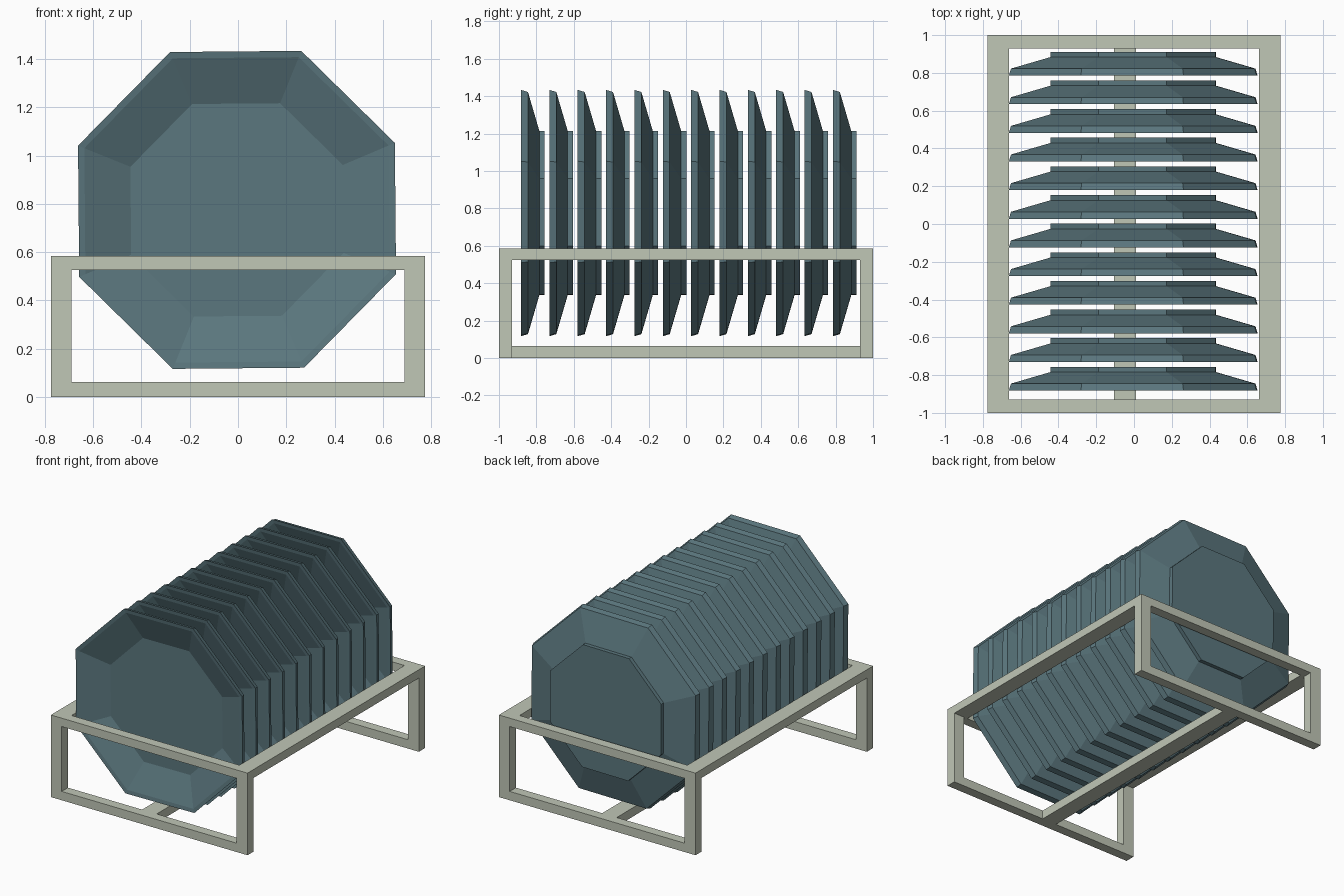
import bpy, bmesh, math

if "Cube" in bpy.data.objects:
    bpy.data.objects.remove(bpy.data.objects["Cube"])


def material(name, rgb):
    m = bpy.data.materials.new(name)
    m.diffuse_color = (*rgb, 1)
    m.use_nodes = True
    m.node_tree.nodes["Principled BSDF"].inputs["Base Color"].default_value = m.diffuse_color
    return m


FRAME = material("pale grey green", (0.53, 0.57, 0.47))
PLATE = material("slate teal", (0.105, 0.185, 0.21))


def finish(name, bm, mat):
    bmesh.ops.recalc_face_normals(bm, faces=bm.faces)
    me = bpy.data.meshes.new(name)
    bm.to_mesh(me)
    bm.free()
    me.materials.append(mat)
    ob = bpy.data.objects.new(name, me)
    bpy.context.collection.objects.link(ob)
    return ob


def box(name, x, y, z):
    bm = bmesh.new()
    bmesh.ops.create_cube(bm, size=1)
    for v in bm.verts:
        v.co = [(a + b) / 2 + c * (b - a) for (a, b), c in zip((x, y, z), v.co)]
    return finish(name, bm, FRAME)


# rack: long top rails, end rails, legs, feet bars, floor spine
Z0, Z1, TOP = 0.063, 0.525, 0.585
for s, side in ((-1, "left"), (1, "right")):
    box(side + "_top_rail", sorted((s * 0.662, s * 0.775)), (-1, 1), (Z1, TOP))
for s, end in ((-1, "front"), (1, "back")):
    y = sorted((s * 0.93, s * 1.0))
    box(end + "_top_rail", (-0.662, 0.662), y, (Z1, TOP))
    box(end + "_foot_bar", (-0.775, 0.775), y, (0, Z0))
    for t, side in ((-1, "left"), (1, "right")):
        box(f"{end}_{side}_leg", sorted((t * 0.69, t * 0.775)), y, (Z0, Z1))
box("floor_spine", (-0.105, 0.01), (-0.93, 0.93), (0, Z0))

# dish profile from inner floor, over the rim, to the foot: (apothem, y)
PROFILE = [(0.44, 0.083), (0.63, 0.004), (0.656, 0.0), (0.645, 0.037),
           (0.437, 0.098), (0.437, 0.126)]
TILT = math.radians(0.5)


def plate(name, y0):
    bm = bmesh.new()
    rings = []
    for apothem, y in PROFILE:
        r = apothem / math.cos(math.pi / 8)
        rings.append([bm.verts.new((-0.004 + r * math.cos(a), y0 + y, 0.775 + r * math.sin(a)))
                      for a in (math.pi / 8 + TILT + i * math.pi / 4 for i in range(8))])
    for a, b in zip(rings, rings[1:]):
        for i in range(8):
            j = (i + 1) % 8
            bm.faces.new((a[i], a[j], b[j], b[i]))
    bm.faces.new(rings[0])
    bm.faces.new(rings[-1])
    return finish(name, bm, PLATE)


# row of twelve plates
for n in range(12):
    plate(f"plate_{n + 1}", -0.882 + n * 0.1516)
